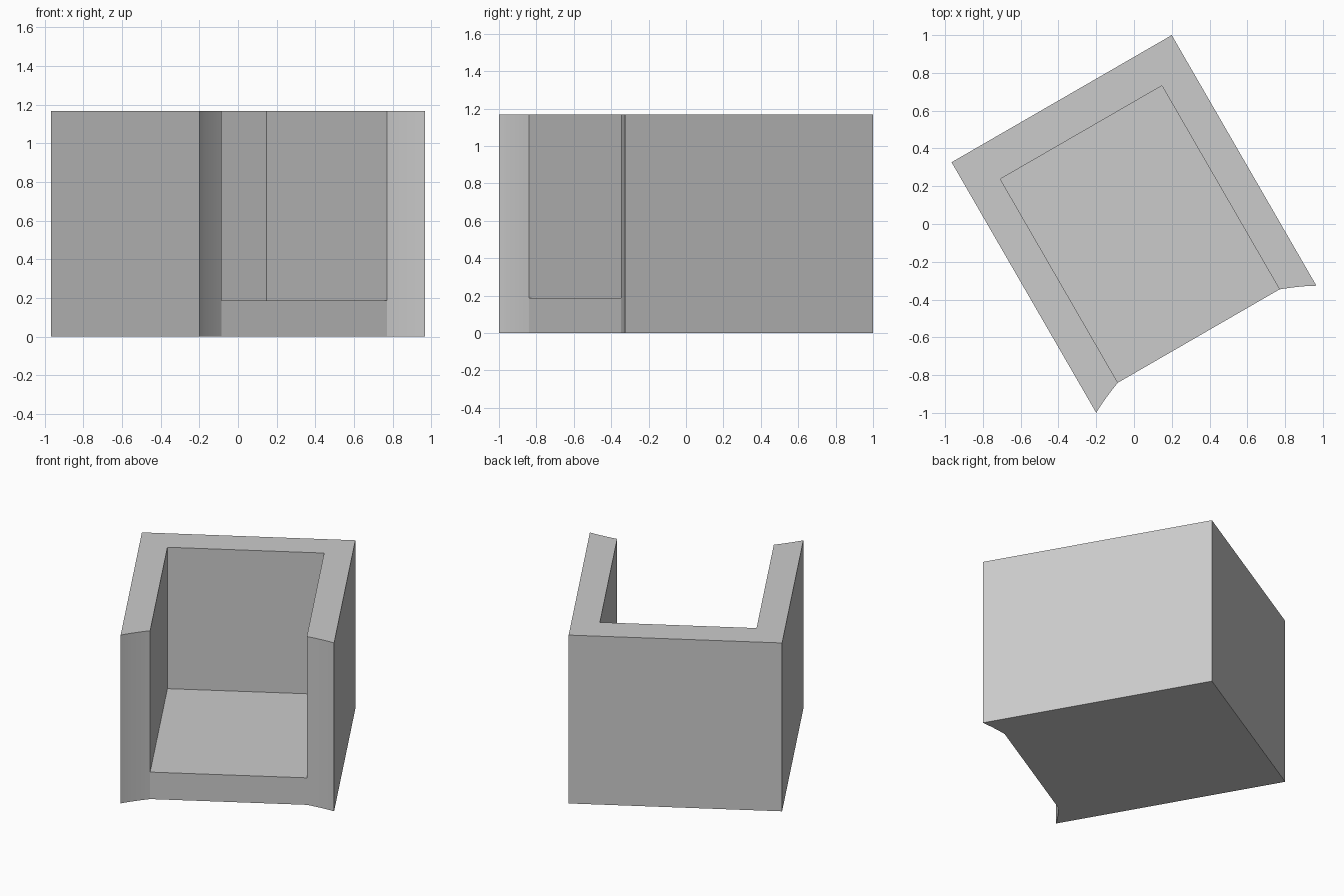
import bpy
import bmesh
import math
from mathutils import Matrix

cube = bpy.data.objects.get("Cube")
if cube:
    bpy.data.objects.remove(cube, do_unlink=True)

# One upholstery colour
grey = bpy.data.materials.new("plain_grey")
grey.use_nodes = True
colour = (0.6, 0.6, 0.6, 1)
grey.diffuse_color = colour
grey.node_tree.nodes["Principled BSDF"].inputs["Base Color"].default_value = colour

TURN = Matrix.Rotation(math.radians(30), 4, "Z")  # the chair stands turned
HALF_W, HALF_D, HEIGHT = 0.673, 0.766, 1.167
SEAT_W, SEAT_FRONT, SEAT_BACK, SEAT_H = 0.494, -0.685, 0.56, 0.187
RADIUS = 1.433  # large circle that hollows the arm fronts


def prism(name, outline, height):
    """Extrude a flat outline upward from the floor."""
    bm = bmesh.new()
    face = bm.faces.new([bm.verts.new((x, y, 0)) for x, y in outline])
    top = bmesh.ops.extrude_face_region(bm, geom=[face], use_keep_orig=True)["geom"]
    verts = [v for v in top if isinstance(v, bmesh.types.BMVert)]
    bmesh.ops.translate(bm, verts=verts, vec=(0, 0, height))
    bmesh.ops.recalc_face_normals(bm, faces=bm.faces)
    bm.transform(TURN)
    mesh = bpy.data.meshes.new(name)
    bm.to_mesh(mesh)
    bm.free()
    mesh.materials.append(grey)
    obj = bpy.data.objects.new(name, mesh)
    bpy.context.collection.objects.link(obj)
    bpy.ops.object.select_all(action="DESELECT")
    obj.select_set(True)
    bpy.context.view_layer.objects.active = obj
    bpy.ops.object.shade_smooth_by_angle(angle=math.radians(30))
    return obj


# Right half of the wall outline: inner back corner, arm front arc, outer back corner
STEPS = 8
centre = SEAT_FRONT - math.sqrt(RADIUS**2 - SEAT_W**2)
half = [(SEAT_W, SEAT_BACK)]
for i in range(STEPS + 1):
    x = SEAT_W + (HALF_W - SEAT_W) * i / STEPS
    half.append((x, centre + math.sqrt(RADIUS**2 - x * x)))
half[-1] = (HALF_W, -HALF_D)
half.append((HALF_W, HALF_D))

# Arms and back in one U-shaped wall, mirrored about the middle
prism("arms_and_back", half + [(-x, y) for x, y in reversed(half)], HEIGHT)

# Seat block between the arms
prism("seat", [(-SEAT_W, SEAT_FRONT), (SEAT_W, SEAT_FRONT),
               (SEAT_W, SEAT_BACK), (-SEAT_W, SEAT_BACK)], SEAT_H)
